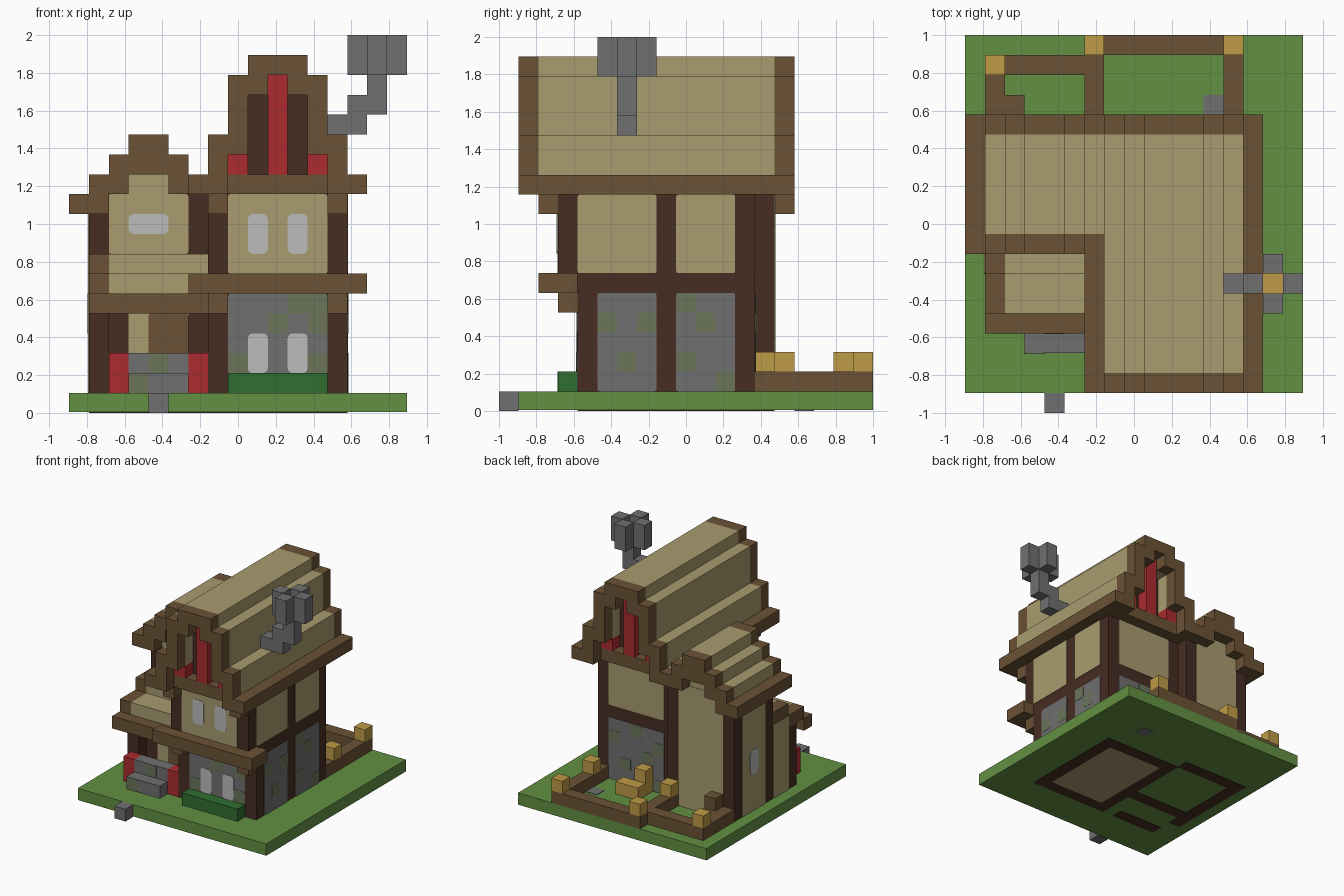
import bpy, bmesh, math
from mathutils import Vector

if "Cube" in bpy.data.objects:
    bpy.data.objects.remove(bpy.data.objects["Cube"])

U = 2 / 19  # edge of one building block


def material(name, r, g, b):
    def lin(c):
        c /= 255
        return c / 12.92 if c < 0.04 else ((c + 0.055) / 1.055) ** 2.4
    col = (lin(r), lin(g), lin(b), 1)
    m = bpy.data.materials.new(name)
    m.use_nodes = True
    m.diffuse_color = col
    m.node_tree.nodes["Principled BSDF"].inputs["Base Color"].default_value = col
    return m


GRASS = material("grass green", 98, 144, 66)
BROWN = material("timber brown", 107, 82, 53)
TAN = material("plaster tan", 169, 156, 112)
DARK = material("dark wood", 71, 45, 35)
STONE = material("stone grey", 112, 112, 112)
MOSS = material("mossy stone", 107, 117, 90)
RED = material("cloth red", 172, 43, 47)
PANE = material("window pale grey", 188, 188, 188)
GOLD = material("lantern gold", 190, 155, 70)
HEDGE = material("hedge green", 49, 110, 49)


def pos(i, j, k):
    return Vector((-17 / 19 + i * U, -1 + j * U, k * U))


def finish(name, bm, mat):
    bmesh.ops.recalc_face_normals(bm, faces=bm.faces)
    me = bpy.data.meshes.new(name)
    bm.to_mesh(me)
    bm.free()
    me.materials.append(mat)
    bpy.context.collection.objects.link(bpy.data.objects.new(name, me))


def blocks(name, mat, *boxes):
    """Boxes in block units: x0, x1, y0, y1, z0, z1."""
    bm = bmesh.new()
    for x0, x1, y0, y1, z0, z1 in boxes:
        a, b = pos(x0, y0, z0), pos(x1, y1, z1)
        for v in bmesh.ops.create_cube(bm, size=1)["verts"]:
            v.co = (a + b) / 2 + Vector([c * s for c, s in zip(v.co, b - a)])
    finish(name, bm, mat)


def plate(name, mat, side, at, a0, a1, z0, z1, depth=0.004, r=0.12):
    """Thin panel with rounded corners on a wall facing front, back, east or west."""
    out = {"front": (0, -1), "back": (0, 1), "east": (1, 0), "west": (-1, 0)}[side]
    bm = bmesh.new()
    vs = []
    for n, (ca, cz) in enumerate([(a1 - r, z1 - r), (a0 + r, z1 - r), (a0 + r, z0 + r), (a1 - r, z0 + r)]):
        for s in range(4):
            t = math.pi / 2 * (n + s / 3)
            a, z = ca + r * math.cos(t), cz + r * math.sin(t)
            vs.append(bm.verts.new(pos(at, a, z) if out[0] else pos(a, at, z)))
    face = bm.faces.new(vs)
    ext = bmesh.ops.extrude_face_region(bm, geom=[face])["geom"]
    push = Vector((out[0], out[1], 0)) * depth
    bmesh.ops.translate(bm, verts=[g for g in ext if isinstance(g, bmesh.types.BMVert)], vec=push)
    finish(name, bm, mat)


# Ground, with the house floor showing on its underside
blocks("ground", GRASS, (0, 17, 1, 19, 0.04, 1))
blocks("foundation", DARK, (7, 8, 4, 13, 0, 0.05), (13, 14, 4, 13, 0, 0.05), (8, 13, 4, 5, 0, 0.05),
       (8, 13, 12, 13, 0, 0.05), (1, 2, 6, 14, 0, 0.05), (2, 7, 13, 14, 0, 0.05),
       (2, 7, 7, 8, 0, 0.05), (2, 6, 4, 5, 0, 0.05))
blocks("floor", TAN, (8, 13, 5, 12, 0, 0.05))
blocks("path_stones", STONE, (4, 5, 0, 1, 0, 1), (12, 13, 15, 16, 0, 1.04))

# Main house walls
blocks("main_walls", DARK, (7, 14, 4, 13, 1, 6), (7, 14, 3, 13, 6, 11))
for side, at in (("front", 3), ("back", 13)):
    plate("main_upper_panel_" + side, TAN, side, at, 8, 13, 7, 11)
for side, at in (("front", 4), ("back", 13)):
    plate("main_stone_panel_" + side, STONE, side, at, 8, 13, 1, 6)
for n, (y0, y1) in enumerate(((4, 8), (9, 12))):
    plate(f"east_upper_panel_{n}", TAN, "east", 14, y0, y1, 7, 11)
    plate(f"east_stone_panel_{n}", STONE, "east", 14, max(y0, 5), y1, 1, 6)
plate("west_upper_panel", TAN, "west", 7, 4, 8, 8, 11)

# Moss patches on the stone
moss = {
    ("front", 4): [(11, 5), (12, 5), (12, 4), (8, 2), (12, 2), (10, 4)],
    ("east", 14): [(5, 4), (7, 4), (6, 2), (9, 5), (10, 4), (9, 2), (11, 1)],
    ("back", 13): [(8, 4), (9, 3), (11, 2), (12, 4), (10, 5), (8, 1)],
}
for (side, at), cells in moss.items():
    for n, (a, z) in enumerate(cells):
        plate(f"moss_{side}_{n}", MOSS, side, at, a, a + 1, z, z + 1, 0.006)

# Main windows
for n, x in enumerate((9, 11)):
    plate(f"upper_window_{n}", PANE, "front", 3, x, x + 1, 8, 10, 0.008, 0.25)
    plate(f"lower_window_{n}", PANE, "front", 4, x, x + 1, 2, 4, 0.008, 0.25)

# Beams and brackets
blocks("front_beam", BROWN, (6, 15, 2, 3, 6, 7), (14, 15, 3, 4, 6, 7))
blocks("brackets", BROWN, *[(x, x + 1, y, y + 1, z, z + 1) for x in (7, 13) for y, z in ((2, 10), (3, 5))])
blocks("hedge", HEDGE, (8, 13, 3, 4, 1, 2))


def roof(name, shell, y0, y1):
    blocks(name + "_slopes", TAN, *[(a, b, y0 + 1, y1 - 1, c, d) for a, b, c, d in shell])
    blocks(name + "_trim", BROWN, *[(a, b, y, y + 1, c, d) for a, b, c, d in shell for y in (y0, y1 - 1)])


# Main roof: half profile mirrored about its ridge
half = [(8, 10, 16, 17), (8, 9, 14, 16), (7, 9, 13, 14), (7, 8, 12, 13)]
roof("main_roof", half + [(21 - b, 21 - a, c, d) for a, b, c, d in half] + [(9, 12, 17, 18)], 1, 15)
blocks("main_eaves", BROWN, (14, 15, 1, 15, 11, 12), (13, 14, 1, 15, 11, 12), (6, 7, 1, 9, 11, 12),
       (6, 7, 14, 15, 11, 12), (7, 8, 1, 15, 11, 12))
blocks("gable_beam", BROWN, (8, 13, 2, 14, 11, 12))
blocks("gable_wall", DARK, (9, 12, 3, 13, 12, 16), (8, 13, 3, 13, 12, 13), (10, 11, 3, 13, 16, 17))
blocks("gable_banners", RED, *[(x, x + 1, y, y + 1, 12, top) for y in (2, 13)
                               for x, top in ((8, 13), (10, 17), (12, 13))])

# Side wing
blocks("wing_walls", DARK, (1, 7, 9, 14, 1, 11), (1, 7, 7, 9, 1, 7), (1, 2, 6, 7, 1, 6))
blocks("wing_gable_wall", TAN, (3, 5, 9, 14, 11, 12))
plate("wing_front_panel", TAN, "front", 9, 2, 6, 8, 11)
plate("wing_front_window", PANE, "front", 9, 3, 5, 9, 10, 0.008, 0.25)
plate("wing_back_panel", TAN, "back", 14, 2, 6, 1, 11)
plate("wing_west_panel", TAN, "west", 1, 10, 13, 1, 10)
plate("wing_west_window", PANE, "west", 1, 11, 12, 4, 6, 0.008, 0.35)
plate("porch_west_panel", TAN, "west", 1, 7, 9, 1, 7)
plate("porch_front_panel", TAN, "front", 7, 3, 6, 1, 6)
plate("door", BROWN, "front", 7, 4, 6, 1, 5, 0.008)
roof("wing_roof", [(3, 5, 13, 14), (2, 6, 12, 13), (1, 3, 11, 12), (5, 6, 11, 12)], 8, 15)
blocks("wing_valley", TAN, (6, 7, 9, 14, 11, 12))
blocks("wing_eave", BROWN, (0, 2, 8, 15, 10, 11))

# Porch roof and market counter
blocks("porch_roof", TAN, (2, 7, 5, 7, 6, 7), (2, 7, 7, 9, 7, 8))
blocks("porch_trim", BROWN, (1, 7, 4, 5, 5, 6), (1, 2, 5, 7, 6, 7), (1, 2, 7, 9, 7, 8))
blocks("counter", STONE, (3, 6, 4, 5, 1, 3), (3, 6, 3, 4, 1, 2))
blocks("counter_banners", RED, (2, 3, 4, 5, 1, 3), (6, 7, 4, 5, 1, 3))
plate("counter_moss_low", MOSS, "front", 3, 3, 4, 1, 2)
plate("counter_moss_high", MOSS, "front", 4, 4, 5, 2, 3)

# Chimney
blocks("chimney_pipe", STONE, (13, 15, 6, 7, 14, 15), (14, 16, 6, 7, 15, 16), (15, 16, 6, 7, 16, 17))
blocks("chimney_pot", STONE, (14, 15, 6, 7, 17, 19), (16, 17, 6, 7, 17, 19),
       (15, 16, 5, 6, 17, 19), (15, 16, 7, 8, 17, 19))
blocks("chimney_fire", GOLD, (15, 16, 6, 7, 17, 18))

# Back garden
blocks("garden_fence", BROWN, (6, 14, 18, 19, 1, 2), (13, 14, 13, 18, 1, 2), (6, 7, 14, 18, 1, 2),
       (1, 6, 17, 18, 1, 2), (1, 2, 14, 17, 1, 2))
blocks("garden_step", BROWN, (2, 3, 14, 16, 1, 2), (2, 3, 14, 15, 2, 3))
blocks("lanterns", GOLD, *[(x, x + 1, y, y + 1, 2, 3) for x, y in ((6, 18), (13, 18), (1, 17), (13, 14), (6, 14))])
blocks("garden_bench", GOLD, (9, 11, 14, 15, 1, 2), (9, 10, 13, 14, 1, 3))
